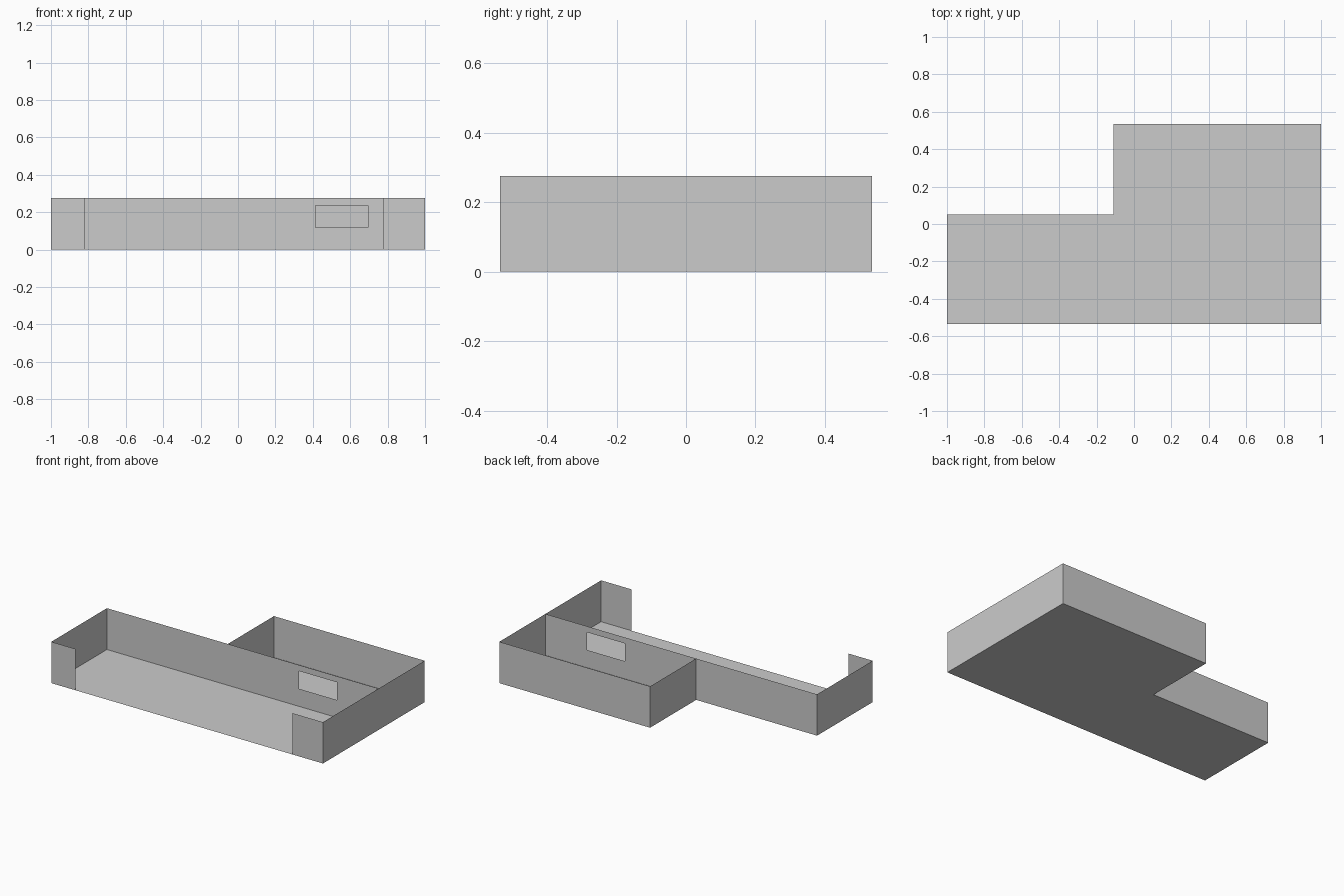
import bpy

cube = bpy.data.objects.get("Cube")
if cube:
    bpy.data.objects.remove(cube, do_unlink=True)

grey = bpy.data.materials.new("plain grey")
grey.use_nodes = True
colour = (0.6, 0.6, 0.6, 1)
grey.diffuse_color = colour
grey.node_tree.nodes["Principled BSDF"].inputs["Base Color"].default_value = colour

# Plan dimensions
LEFT, RIGHT = 1.0, -1.0
FRONT, MID, BACK = -0.535, 0.05, 0.535
STEP = -0.11
HEIGHT = 0.275


def sheet(name, verts, faces):
    mesh = bpy.data.meshes.new(name)
    mesh.from_pydata(verts, [], faces)
    mesh.materials.append(grey)
    obj = bpy.data.objects.new(name, mesh)
    bpy.context.collection.objects.link(obj)
    return obj


def wall(name, start, end):
    """Upright paper-thin wall between two plan points."""
    (x0, y0), (x1, y1) = start, end
    verts = [(x0, y0, 0), (x1, y1, 0), (x1, y1, HEIGHT), (x0, y0, HEIGHT)]
    return sheet(name, verts, [(0, 1, 2, 3)])


# L-shaped floor
outline = [(RIGHT, FRONT), (LEFT, FRONT), (LEFT, BACK),
           (STEP, BACK), (STEP, MID), (RIGHT, MID)]
sheet("floor", [(x, y, 0) for x, y in outline], [tuple(range(len(outline)))])

# Outer walls, with a wide opening left in the front
wall("front_wall_right", (RIGHT, FRONT), (-0.82, FRONT))
wall("front_wall_left", (0.775, FRONT), (LEFT, FRONT))
wall("left_wall", (LEFT, FRONT), (LEFT, BACK))
wall("back_wall", (LEFT, BACK), (STEP, BACK))
wall("back_room_right_wall", (STEP, BACK), (STEP, MID))
wall("main_room_back_wall", (STEP, MID), (RIGHT, MID))
wall("right_wall", (RIGHT, MID), (RIGHT, FRONT))

# Partition between the rooms, a ring of faces around a window hole
outer = [(STEP, 0), (LEFT, 0), (LEFT, HEIGHT), (STEP, HEIGHT)]
hole = [(0.415, 0.117), (0.695, 0.117), (0.695, 0.235), (0.415, 0.235)]
ring = [(i, (i + 1) % 4, (i + 1) % 4 + 4, i + 4) for i in range(4)]
sheet("partition_wall", [(x, MID, z) for x, z in outer + hole], ring)
